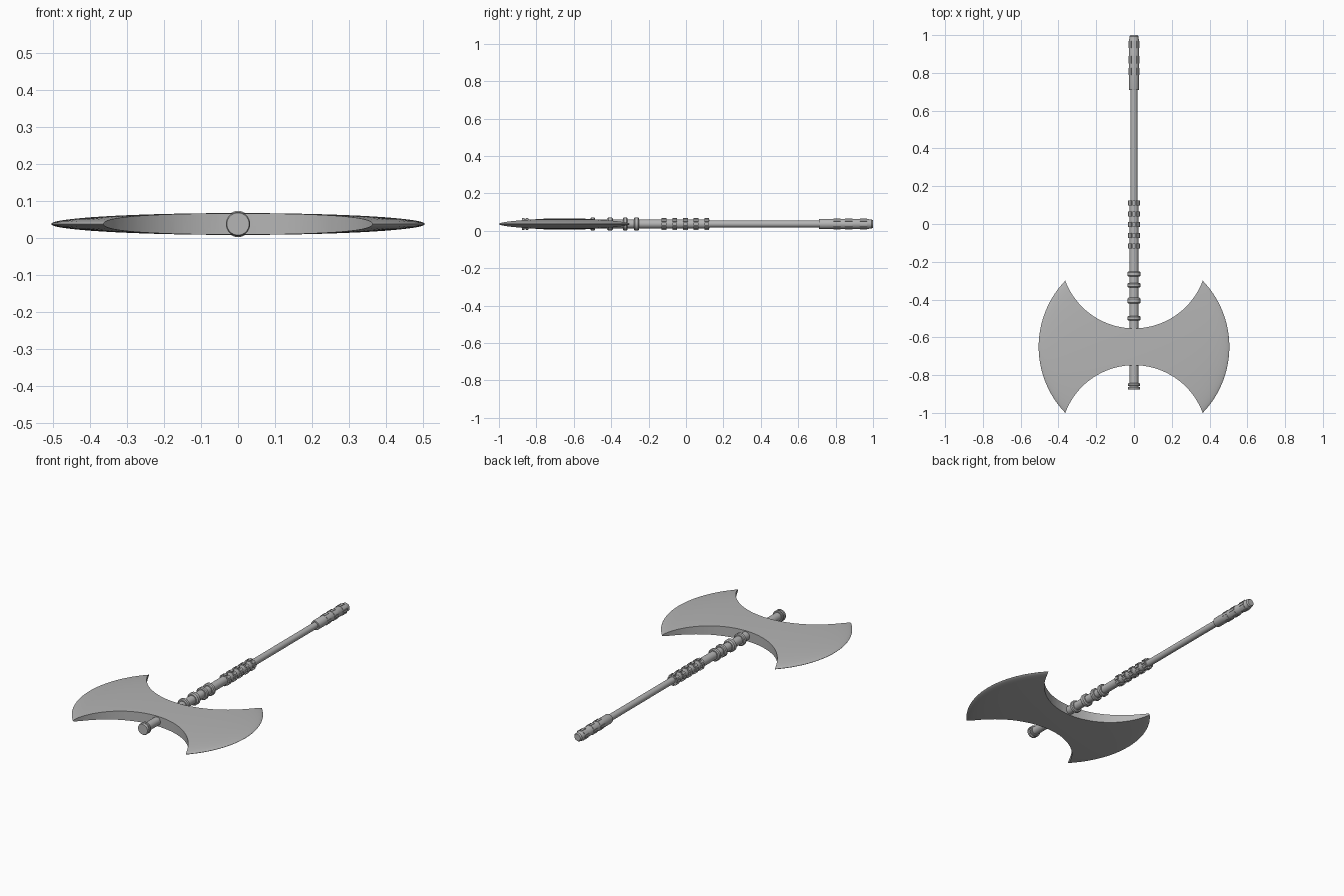
import bpy, bmesh, math
from mathutils import Matrix, Vector

if "Cube" in bpy.data.objects:
    bpy.data.objects.remove(bpy.data.objects["Cube"])

CZ = 0.0365            # height of the shaft axis
BLADE_Y = -0.65        # blade centre

# Dark grey metal
metal = bpy.data.materials.new("dark_grey_metal")
metal.diffuse_color = (0.46, 0.46, 0.46, 1)
metal.use_nodes = True
metal.node_tree.nodes["Principled BSDF"].inputs["Base Color"].default_value = metal.diffuse_color


def lathe(name, profile, sides=32):
    """Closed turned solid around the shaft axis; profile = [(y, radius), ...]."""
    bm = bmesh.new()
    rings = []
    for y, r in profile:
        rings.append([bm.verts.new((r * math.cos(a), y, CZ + r * math.sin(a)))
                      for a in (2 * math.pi * i / sides for i in range(sides))])
    for a, b in zip(rings, rings[1:]):
        for i in range(sides):
            j = (i + 1) % sides
            bm.faces.new((a[i], a[j], b[j], b[i]))
    bm.faces.new(rings[0])
    bm.faces.new(rings[-1])
    return finish(name, bm)


def finish(name, bm):
    bmesh.ops.recalc_face_normals(bm, faces=bm.faces)
    me = bpy.data.meshes.new(name)
    bm.to_mesh(me)
    bm.free()
    me.materials.append(metal)
    ob = bpy.data.objects.new(name, me)
    bpy.context.collection.objects.link(ob)
    smooth(ob)
    return ob


def smooth(ob):
    bpy.ops.object.select_all(action='DESELECT')
    ob.select_set(True)
    bpy.context.view_layer.objects.active = ob
    bpy.ops.object.shade_smooth_by_angle(angle=math.radians(30))


def collar(name, y, width, r, core=0.018):
    """Rounded ring around the shaft."""
    h, b = width / 2, width * 0.2
    return lathe(name, [(y - h, core), (y - h, r - b), (y - h + b, r),
                        (y + h - b, r), (y + h, r - b), (y + h, core)])


def stud_band(name, y0, y1, r_in, r_out, count=8, span=28):
    """Band of raised curved blocks spaced around the shaft."""
    bm = bmesh.new()
    for k in range(count):
        mid = 2 * math.pi * k / count
        sections = []
        for t in (-0.5, -0.17, 0.17, 0.5):
            a = mid + math.radians(span) * t
            d = Vector((math.cos(a), 0, math.sin(a)))
            sections.append([bm.verts.new(d * r + Vector((0, y, CZ)))
                             for r, y in ((r_in, y0), (r_out, y0), (r_out, y1), (r_in, y1))])
        for a, b in zip(sections, sections[1:]):
            for i in range(4):
                j = (i + 1) % 4
                bm.faces.new((a[i], a[j], b[j], b[i]))
        bm.faces.new(sections[0])
        bm.faces.new(sections[-1])
    return finish(name, bm)


# Double blade: flattened sphere with a round bite out of each end
bm = bmesh.new()
bmesh.ops.create_uvsphere(bm, u_segments=96, v_segments=48, radius=1.0,
                          matrix=Matrix.Translation((0, BLADE_Y, CZ)) @
                          Matrix.Diagonal((0.505, 0.505, 0.0295, 1)))
blade = finish("double_blade", bm)
for side in (-1, 1):
    bm = bmesh.new()
    bmesh.ops.create_cone(bm, cap_ends=True, segments=96, radius1=0.3885, radius2=0.3885, depth=0.4,
                          matrix=Matrix.Translation((0, BLADE_Y + side * 0.486, CZ)))
    cutter = finish("blade_cutter", bm)
    cutter.hide_render = True
    mod = blade.modifiers.new("bite", 'BOOLEAN')
    mod.operation = 'DIFFERENCE'
    mod.solver = 'EXACT'
    mod.object = cutter
    bpy.context.view_layer.objects.active = blade
    bpy.ops.object.modifier_apply(modifier=mod.name)
    bpy.data.objects.remove(cutter, do_unlink=True)
smooth(blade)

# Shaft: thick head section and thin rear rod
lathe("head_shaft", [(-0.875, 0.024), (0.125, 0.024)])
lathe("rear_rod", [(0.1, 0.0185), (0.75, 0.0185)])

# Collars behind the blade and rings on the front end
for y, w in ((-0.265, 0.026), (-0.325, 0.024), (-0.406, 0.032), (-0.499, 0.024)):
    collar("shaft_collar", y, w, 0.0355)
lathe("front_cap", [(-0.877, 0.02), (-0.877, 0.03), (-0.872, 0.033),
                    (-0.864, 0.033), (-0.862, 0.024)])
collar("front_ring", -0.85, 0.014, 0.033)

# Studded fore grip
for i in range(5):
    y = -0.117 + 0.057 * i
    stud_band("fore_grip_studs", y - 0.013, y + 0.013, 0.02, 0.0325)

# Rear handle with raised studs
lathe("rear_handle", [(0.71, 0.018), (0.71, 0.026), (0.715, 0.0275), (0.975, 0.0265),
                      (0.98, 0.0245), (0.993, 0.0245), (1.0, 0.019)])
for y in (0.807, 0.87, 0.95):
    stud_band("handle_studs", y - 0.019, y + 0.019, 0.022, 0.03)
